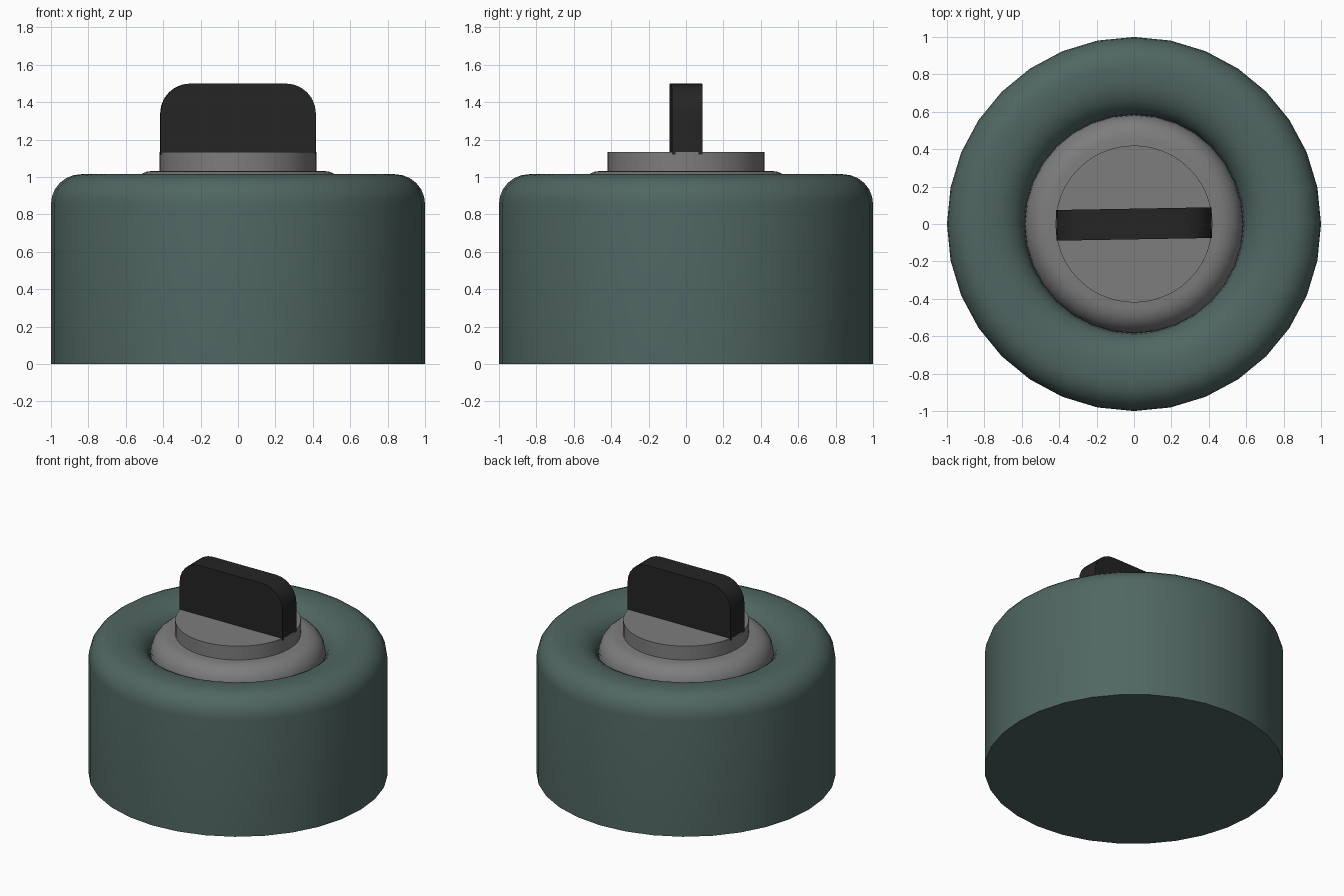
import bpy, bmesh
from math import sin, cos, pi, radians

cube = bpy.data.objects.get("Cube")
if cube:
    bpy.data.objects.remove(cube, do_unlink=True)


def material(name, colour):
    mat = bpy.data.materials.new(name)
    mat.use_nodes = True
    mat.diffuse_color = (*colour, 1)
    mat.node_tree.nodes["Principled BSDF"].inputs["Base Color"].default_value = (*colour, 1)
    return mat


def arc(cx, cz, rx, rz, start, end, steps):
    """Points along an elliptical arc, angles in degrees."""
    angles = [radians(start + (end - start) * i / steps) for i in range(steps + 1)]
    return [(cx + rx * cos(a), cz + rz * sin(a)) for a in angles]


def finish(name, bm, mat):
    bmesh.ops.recalc_face_normals(bm, faces=bm.faces)
    mesh = bpy.data.meshes.new(name)
    bm.to_mesh(mesh)
    bm.free()
    mesh.materials.append(mat)
    obj = bpy.data.objects.new(name, mesh)
    bpy.context.collection.objects.link(obj)
    bpy.ops.object.select_all(action="DESELECT")
    obj.select_set(True)
    bpy.context.view_layer.objects.active = obj
    bpy.ops.object.shade_smooth_by_angle(angle=radians(35))
    return obj


def lathe(name, profile, mat, sides=32):
    """Spin a radius/height profile around z and close both ends."""
    bm = bmesh.new()
    rings = [[bm.verts.new((r * cos(2 * pi * i / sides), r * sin(2 * pi * i / sides), z))
              for i in range(sides)] for r, z in profile]
    for low, high in zip(rings, rings[1:]):
        for i in range(sides):
            j = (i + 1) % sides
            bm.faces.new((low[i], low[j], high[j], high[i]))
    bm.faces.new(rings[0])
    bm.faces.new(rings[-1])
    return finish(name, bm, mat)


green = material("dark green", (0.080, 0.133, 0.122))
grey = material("mid grey", (0.205, 0.205, 0.205))
black = material("soft black", (0.018, 0.018, 0.018))

# Round body with a rolled rim that dips towards the centre
body = [(1, 0)] + arc(0.84, 0.855, 0.16, 0.16, 0, 90, 6) \
    + arc(0.79, 0.855, 0.205, 0.16, 90, 180, 7)
lathe("body", body, green)

# Rounded collar sitting in the dip
collar = [(0.585, 0.84)] + arc(0.455, 0.90, 0.13, 0.133, 0, 90, 6)
lathe("collar", collar, grey)

# Turning disc
lathe("disc", [(0.42, 1.02), (0.42, 1.135)], grey, 48)

# Upright grip with rounded top corners
outline = [(-0.415, 1.12), (0.415, 1.12)] + arc(0.255, 1.34, 0.16, 0.16, 0, 90, 6) \
    + arc(-0.255, 1.34, 0.16, 0.16, 90, 180, 6)
bm = bmesh.new()
front = bm.faces.new([bm.verts.new((x, -0.082, z)) for x, z in outline])
extruded = bmesh.ops.extrude_face_region(bm, geom=[front])["geom"]
bmesh.ops.translate(bm, vec=(0, 0.164, 0),
                    verts=[v for v in extruded if isinstance(v, bmesh.types.BMVert)])
grip = finish("grip", bm, black)
grip.rotation_euler.z = radians(1)
